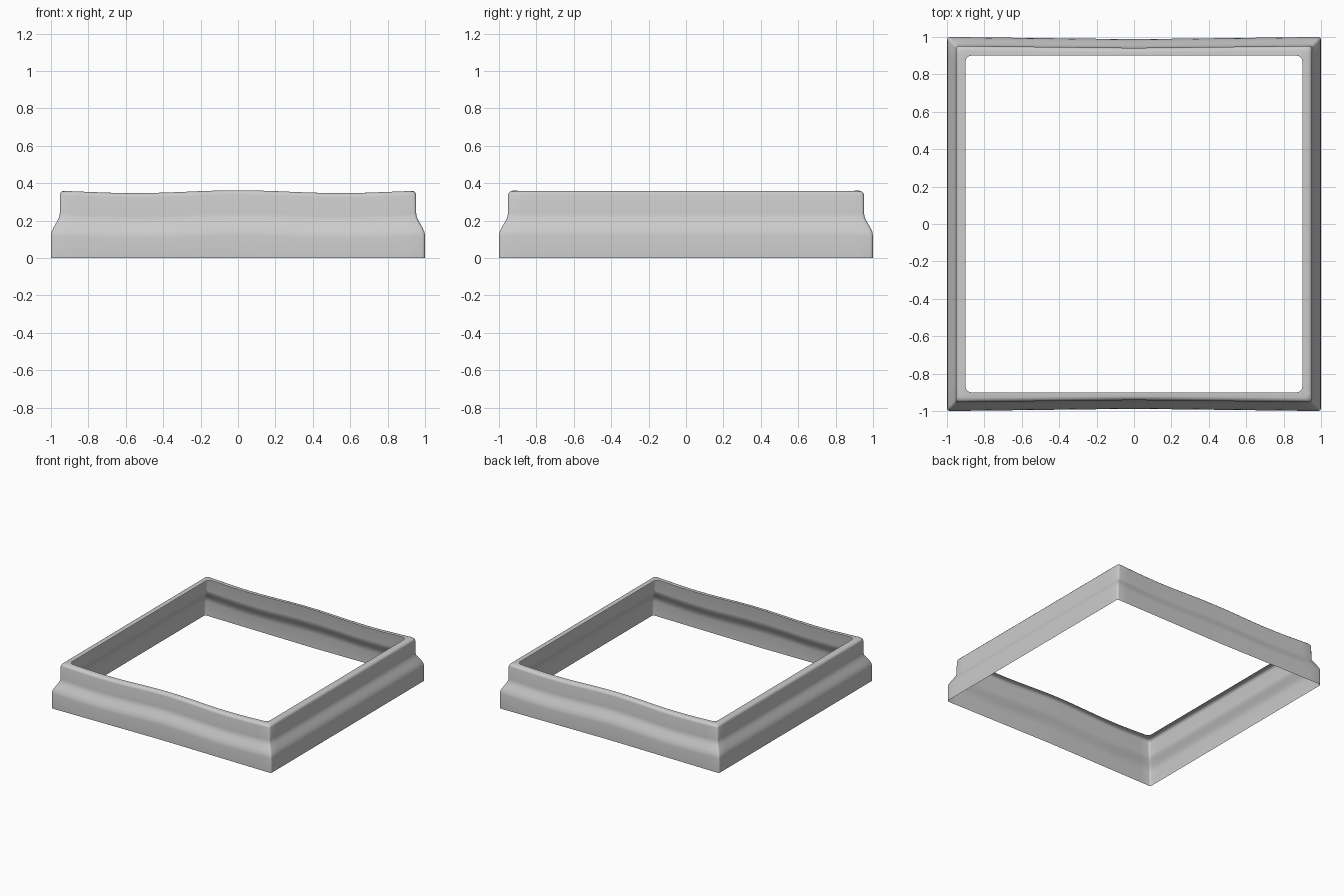
import bpy, bmesh, math

if "Cube" in bpy.data.objects:
    bpy.data.objects.remove(bpy.data.objects["Cube"])

# Moulding section: half-width, height, corner radius, inward bow of front/back
PROFILE = [
    (1.000, 0.000, 0.015, 0.012), (1.000, 0.120, 0.015, 0.012),
    (0.996, 0.143, 0.015, 0.012), (0.985, 0.167, 0.015, 0.012),
    (0.967, 0.198, 0.015, 0.012), (0.957, 0.218, 0.015, 0.012),
    (0.953, 0.240, 0.015, 0.012), (0.953, 0.340, 0.018, 0.012),
    (0.950, 0.350, 0.020, 0.012), (0.942, 0.359, 0.024, 0.012),
    (0.930, 0.362, 0.026, 0.010), (0.900, 0.362, 0.030, 0.000),
]
SIDE_STEPS = 24
CORNER_STEPS = 3


def ring_points(h, r):
    """Closed outline of a rounded square, subdivided along each side."""
    pts = []
    for q in range(4):
        c, s = round(math.cos(q * math.pi / 2)), round(math.sin(q * math.pi / 2))
        side = [(h, (h - r) * (2 * i / SIDE_STEPS - 1)) for i in range(SIDE_STEPS)]
        for i in range(CORNER_STEPS):
            a = math.pi / 2 * i / CORNER_STEPS
            side.append((h - r + r * math.cos(a), h - r + r * math.sin(a)))
        pts += [(x * c - y * s, x * s + y * c) for x, y in side]
    return pts


def deform(x, y, z, bow):
    """Wave in height along x, and a slight bow on the front and back."""
    wave = 0.0075 * (1 - math.cos(2 * math.pi * x / 1.1)) * min(1, z / 0.12)
    return (x, y * (1 - bow * max(0, 1 - abs(x))), z - wave)


# Thin open shell swept around the square
bm = bmesh.new()
rings = [[bm.verts.new(deform(x, y, z, bow)) for x, y in ring_points(h, r)]
         for h, z, r, bow in PROFILE]
for low, high in zip(rings, rings[1:]):
    n = len(low)
    for i in range(n):
        j = (i + 1) % n
        bm.faces.new((low[i], low[j], high[j], high[i]))

mesh = bpy.data.meshes.new("moulded_frame")
bm.to_mesh(mesh)
bm.free()
frame = bpy.data.objects.new("moulded_frame", mesh)
bpy.context.collection.objects.link(frame)
bpy.context.view_layer.objects.active = frame
frame.select_set(True)
bpy.ops.object.shade_smooth_by_angle(angle=math.radians(40))
